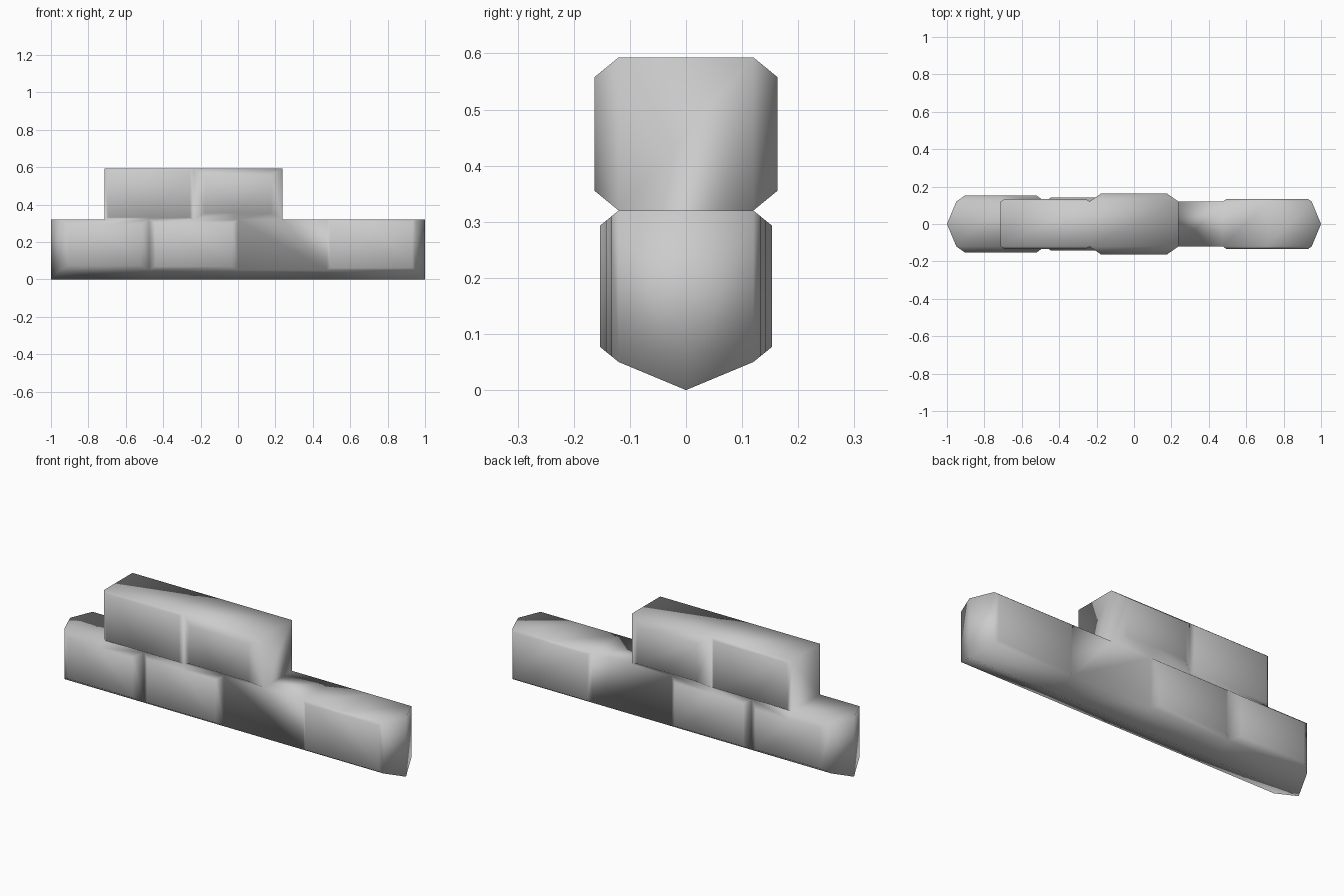
import bpy, bmesh

if "Cube" in bpy.data.objects:
    bpy.data.objects.remove(bpy.data.objects["Cube"])

W = 0.12                       # half width of the core
Z0, Z1, Z2 = 0.05, 0.32, 0.593   # panel bottom, lower top, upper top
S = 0.2375                     # half a brick length

bm = bmesh.new()


def face(pts):
    return bm.faces.new([bm.verts.new(p) for p in pts])


def panel(outline, depth, side):
    """Side panel with a smaller raised face, shrinking as it stands out."""
    outer = [(x, side * W, z) for x, z in outline]
    if depth == 0:
        face(outer)
        return
    xs, zs = [p[0] for p in outline], [p[1] for p in outline]
    cx, cz = (min(xs) + max(xs)) / 2, (min(zs) + max(zs)) / 2
    s = 1 - 6 * depth
    inner = [(cx + (x - cx) * s, side * (W + depth), cz + (z - cz) * s) for x, z in outline]
    face(inner)
    for i in range(len(outer)):
        j = (i + 1) % len(outer)
        face([outer[i], outer[j], inner[j], inner[i]])


stations = [-4 * S, -2 * S, 0, 2 * S, 4 * S]
keel = [-1, -2 * S, 0, 2 * S, 1]

for side in (-1, 1):
    # lower row of bricks and sloping underside
    for i, depth in enumerate((0.033, 0.023, 0, 0.013)):
        a, b = stations[i], stations[i + 1]
        panel([(a, Z0), (b, Z0), (b, Z1), ((a + b) / 2, Z1), (a, Z1)], depth, side)
        face([(a, side * W, Z0), (b, side * W, Z0), (keel[i + 1], 0, 0), (keel[i], 0, 0)])
    # upper row of bricks
    for a, depth in ((-3 * S, 0.013), (-S, 0.043)):
        b = a + 2 * S
        panel([(a, Z1), (a + S, Z1), (b, Z1), (b, Z2), (a, Z2)], depth, side)
    # pointed ends
    for e in (-1, 1):
        face([(e, 0, 0), (e * 4 * S, side * W, Z0), (e * 4 * S, side * W, Z1), (e, 0, Z1)])


def strip(a, b, z):
    face([(a, -W, z), (b, -W, z), (b, W, z), (a, W, z)])


# exposed tops of the lower row
face([(-1, 0, Z1), (-4 * S, -W, Z1), (-4 * S, W, Z1)])
strip(-4 * S, -3 * S, Z1)
for k in (1, 2):
    strip(k * S, (k + 1) * S, Z1)
strip(3 * S, 4 * S, Z1)
face([(1, 0, Z1), (4 * S, W, Z1), (4 * S, -W, Z1)])
# top and ends of the upper row
strip(-3 * S, -S, Z2)
strip(-S, S, Z2)
for x in (-3 * S, S):
    face([(x, -W, Z1), (x, W, Z1), (x, W, Z2), (x, -W, Z2)])

bmesh.ops.remove_doubles(bm, verts=bm.verts[:], dist=1e-4)
bmesh.ops.recalc_face_normals(bm, faces=bm.faces[:])
for f in bm.faces:
    f.smooth = True

mesh = bpy.data.meshes.new("brick_wall")
bm.to_mesh(mesh)
bm.free()
bpy.context.collection.objects.link(bpy.data.objects.new("brick_wall", mesh))
